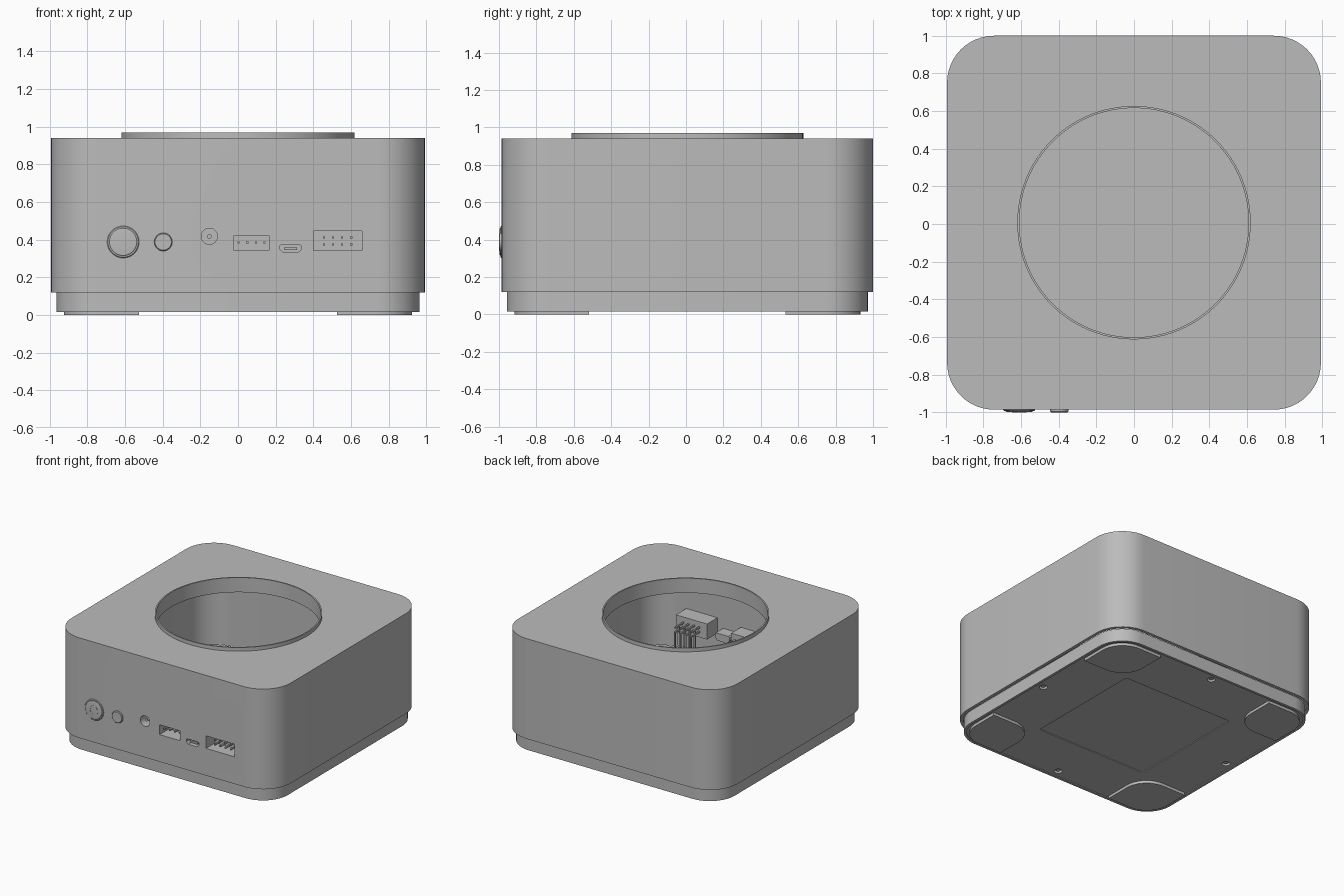
import bpy, bmesh
from math import sin, cos, pi, radians

cube = bpy.data.objects.get("Cube")
if cube:
    bpy.data.objects.remove(cube, do_unlink=True)

grey = bpy.data.materials.new("plain_grey")
grey.use_nodes = True
COLOUR = (0.5, 0.5, 0.5, 1)
grey.diffuse_color = COLOUR
grey.node_tree.nodes["Principled BSDF"].inputs["Base Color"].default_value = COLOUR

CY = 0.007            # middle of the case in depth
FRONT = CY - 0.993    # front wall plane
BTN_Z = 0.388


# Outlines
def arc(cx, cy, r, a0, a1, n):
    return [(cx + r * cos(a0 + (a1 - a0) * i / n), cy + r * sin(a0 + (a1 - a0) * i / n))
            for i in range(n + 1)]


def circle(r, cx=0, cy=0, n=48):
    return arc(cx, cy, r, 0, 2 * pi, n)[:-1]


def rect(x0, x1, y0, y1):
    return [(x0, y0), (x1, y0), (x1, y1), (x0, y1)]


def rounded(x0, x1, y0, y1, r, n=12):
    corners = [(x1 - r, y1 - r), (x0 + r, y1 - r), (x0 + r, y0 + r), (x1 - r, y0 + r)]
    return [p for k, (cx, cy) in enumerate(corners)
            for p in arc(cx, cy, r, k * pi / 2, (k + 1) * pi / 2, n)]


def square(h, r):
    return rounded(-h, h, CY - h, CY + h, r)


# Solids
def finish(obj):
    me = obj.data
    for p in me.polygons:
        p.use_smooth = True
    me.set_sharp_from_angle(angle=radians(30))
    return obj


def loft(name, levels, axis="z"):
    """Closed solid through outlines of equal length, stacked along z or y."""
    bm = bmesh.new()
    rings = [[bm.verts.new((u, v, h) if axis == "z" else (u, h, v)) for u, v in pts]
             for pts, h in levels]
    for a, b in zip(rings, rings[1:]):
        for i in range(len(a)):
            j = (i + 1) % len(a)
            bm.faces.new((a[i], a[j], b[j], b[i]))
    bm.faces.new(rings[0])
    bm.faces.new(rings[-1])
    bmesh.ops.recalc_face_normals(bm, faces=bm.faces)
    me = bpy.data.meshes.new(name)
    bm.to_mesh(me)
    bm.free()
    me.materials.append(grey)
    obj = bpy.data.objects.new(name, me)
    bpy.context.collection.objects.link(obj)
    return finish(obj)


def prism(name, pts, a, b, axis="z"):
    return loft(name, [(pts, a), (pts, b)], axis)


def carve(obj, cutters):
    """Subtract the cutters, bake the result and remove them."""
    for c in cutters:
        m = obj.modifiers.new("cut", "BOOLEAN")
        m.operation, m.solver, m.object = "DIFFERENCE", "EXACT", c
    deps = bpy.context.evaluated_depsgraph_get()
    me = bpy.data.meshes.new_from_object(obj.evaluated_get(deps))
    obj.modifiers.clear()
    obj.data = me
    for c in cutters:
        bpy.data.objects.remove(c, do_unlink=True)
    return finish(obj)


# Port outlines on the front wall
jack = rect(-0.213, -0.085, 0.33, 0.484)
power_header = rect(-0.032, 0.176, 0.33, 0.435)
data_header = rect(0.388, 0.67, 0.33, 0.457)


def usb(d):
    return [(0.235 + d / 2, 0.324 + d), (0.324 - d / 2, 0.324 + d), (0.346 - d, 0.35),
            (0.346 - d, 0.376 - d), (0.336 - d, 0.384 - d), (0.223 + d, 0.384 - d),
            (0.213 + d, 0.376 - d), (0.213 + d, 0.35)]


# Case shell with top opening and port cutouts
shell = prism("case_shell", square(0.993, 0.25), 0.12, 0.94)
cuts = [prism("cut_inside", square(0.968, 0.225), 0, 0.91),
        prism("cut_opening", circle(0.615, 0, CY, 96), 0.8, 1.1)]
for outline in (jack, power_header, usb(0), data_header):
    cuts.append(prism("cut_port", outline, FRONT - 0.1, FRONT + 0.1, "y"))
carve(shell, cuts)

# Collar around the opening
collar = prism("opening_collar", circle(0.62, 0, CY, 96), 0.85, 0.97)
carve(collar, [prism("cut_collar", circle(0.609, 0, CY, 96), 0.7, 1.1)])

# Base with recessed underside and screw holes
base = prism("base", square(0.965, 0.225), 0.015, 0.12)
cuts = [prism("cut_underside", square(0.945, 0.205), 0, 0.022),
        prism("cut_centre", square(0.5, 0.02), 0, 0.028)]
screws = [(0.885, CY), (-0.885, CY), (0, CY + 0.885), (0, CY - 0.885)]
for x, y in screws:
    cuts.append(prism("cut_screw", circle(0.03, x, y, 24), 0, 0.05))
carve(base, cuts)
for x, y in screws:
    prism("screw", circle(0.018, x, y, 16), 0.03, 0.06)

# Feet in the four corners: broad curves outside and inside
for sx in (-1, 1):
    for sy in (-1, 1):
        a, b, r = 0.525, 0.925, 0.19
        pts = [(a, a), (b, a)] + arc(b - r, b - r, r, 0, pi / 2, 12) + [(a, b)]
        pts = pts[1:] + arc(a + r, a + r, r, 1.0 * pi, 1.5 * pi, 12)
        prism("foot", [(sx * u, CY + sy * v) for u, v in pts], 0, 0.03)


# Push buttons
def button(name, x, r, steps):
    loft(name, [(circle(r * k, x, BTN_Z), y) for k, y in steps], "y")


button("power_button_bezel", -0.61, 0.085, [(1, -0.96), (1, -0.988), (0.95, -0.992), (0.9, -0.992)])
button("power_button", -0.61, 0.073, [(1, -0.96), (1, -0.994), (0.95, -0.997), (0.85, -0.998)])
button("small_button", -0.397, 0.048, [(1, -0.96), (1, -0.996), (0.9, -1.0)])
a0, a1 = radians(125), radians(415)
prism("power_mark_arc", arc(-0.61, BTN_Z, 0.038, a0, a1, 24) + arc(-0.61, BTN_Z, 0.03, a1, a0, 24),
      -0.996, -1.0, "y")
prism("power_mark_bar", rect(-0.614, -0.606, 0.39, 0.43), -0.996, -1.0, "y")


# Connectors: open-fronted housings reaching inside the case
def housing(name, outline, opening, depth, back):
    body = prism(name, outline, FRONT, FRONT + back, "y")
    return carve(body, [prism("cut_socket", opening, FRONT - 0.1, FRONT + depth, "y")])


def pins(xs, zs):
    for x in xs:
        for z in zs:
            w = 0.006
            prism("pin", rect(x - w, x + w, z - w, z + w), FRONT + 0.03, FRONT + 0.27, "y")
            y = FRONT + 0.22 + 0.05 * (z == zs[0])
            prism("pin_leg", rect(x - w, x + w, y - w, y + w), 0.25, z + w)


housing("jack_housing", jack, circle(0.043, -0.152, 0.418, 24), 0.15, 0.22)
prism("jack_pin", circle(0.012, -0.152, 0.418, 12), FRONT + 0.02, FRONT + 0.16, "y")
housing("power_header_housing", power_header, rect(-0.02, 0.164, 0.342, 0.423), 0.12, 0.15)
pins([0.003, 0.049, 0.095, 0.141], [0.385])
housing("usb_shell", usb(0), usb(0.009), 0.1, 0.12)
prism("usb_tongue", rect(0.245, 0.314, 0.345, 0.36), FRONT + 0.015, FRONT + 0.11, "y")
housing("data_header_housing", data_header, rect(0.4, 0.658, 0.342, 0.445), 0.12, 0.16)
pins([0.457, 0.505, 0.553, 0.601], [0.375, 0.412])
